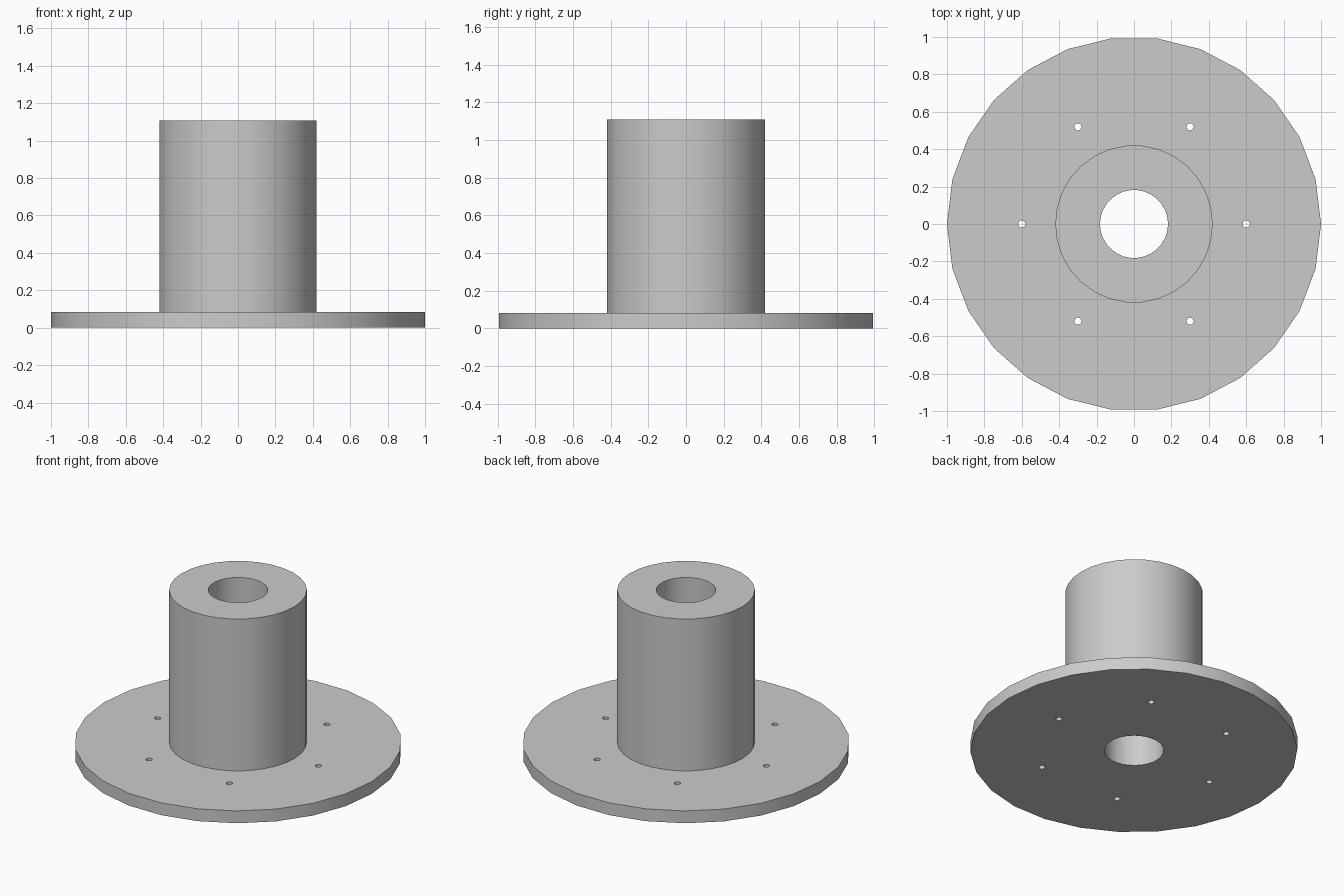
import bpy
import math

PLATE_TOP, HUB_TOP = 0.083, 1.108

if "Cube" in bpy.data.objects:
    bpy.data.objects.remove(bpy.data.objects["Cube"], do_unlink=True)

grey = bpy.data.materials.new("plain_grey")
grey.use_nodes = True
colour = (0.6, 0.6, 0.6, 1)
grey.diffuse_color = colour
grey.node_tree.nodes["Principled BSDF"].inputs["Base Color"].default_value = colour


def cylinder(name, radius, bottom, top, sides, x=0, y=0):
    """Upright cylinder with its first corner on +x."""
    bpy.ops.mesh.primitive_cylinder_add(vertices=sides, radius=radius, depth=top - bottom,
                                        location=(x, y, (bottom + top) / 2),
                                        rotation=(0, 0, math.pi / 2))
    bpy.ops.object.transform_apply(location=True, rotation=True)
    ob = bpy.context.object
    ob.name = name
    ob.data.materials.append(grey)
    return ob


def combine(body, other, operation):
    """Apply a boolean to the body and discard the other shape."""
    mod = body.modifiers.new(operation.lower(), 'BOOLEAN')
    mod.operation = operation
    mod.solver = 'EXACT'
    mod.object = other
    bpy.context.view_layer.objects.active = body
    bpy.ops.object.modifier_apply(modifier=mod.name)
    bpy.data.objects.remove(other, do_unlink=True)


# Round mounting plate with a tall hub
body = cylinder("flanged_hub", 1.0, 0, PLATE_TOP, 26)
combine(body, cylinder("hub", 0.421, PLATE_TOP / 2, HUB_TOP, 30), 'UNION')

# Bore through the whole part
combine(body, cylinder("bore_cutter", 0.182, -0.1, HUB_TOP + 0.1, 30), 'DIFFERENCE')

# Ring of six bolt holes
for i in range(6):
    a = i * math.pi / 3
    cutter = cylinder("bolt_cutter", 0.02, -0.1, PLATE_TOP + 0.1, 10,
                      0.6 * math.cos(a), 0.6 * math.sin(a))
    combine(body, cutter, 'DIFFERENCE')

# Smooth walls, sharp rims
bpy.ops.object.select_all(action='DESELECT')
body.select_set(True)
bpy.context.view_layer.objects.active = body
bpy.ops.object.shade_smooth_by_angle(angle=math.radians(40))
